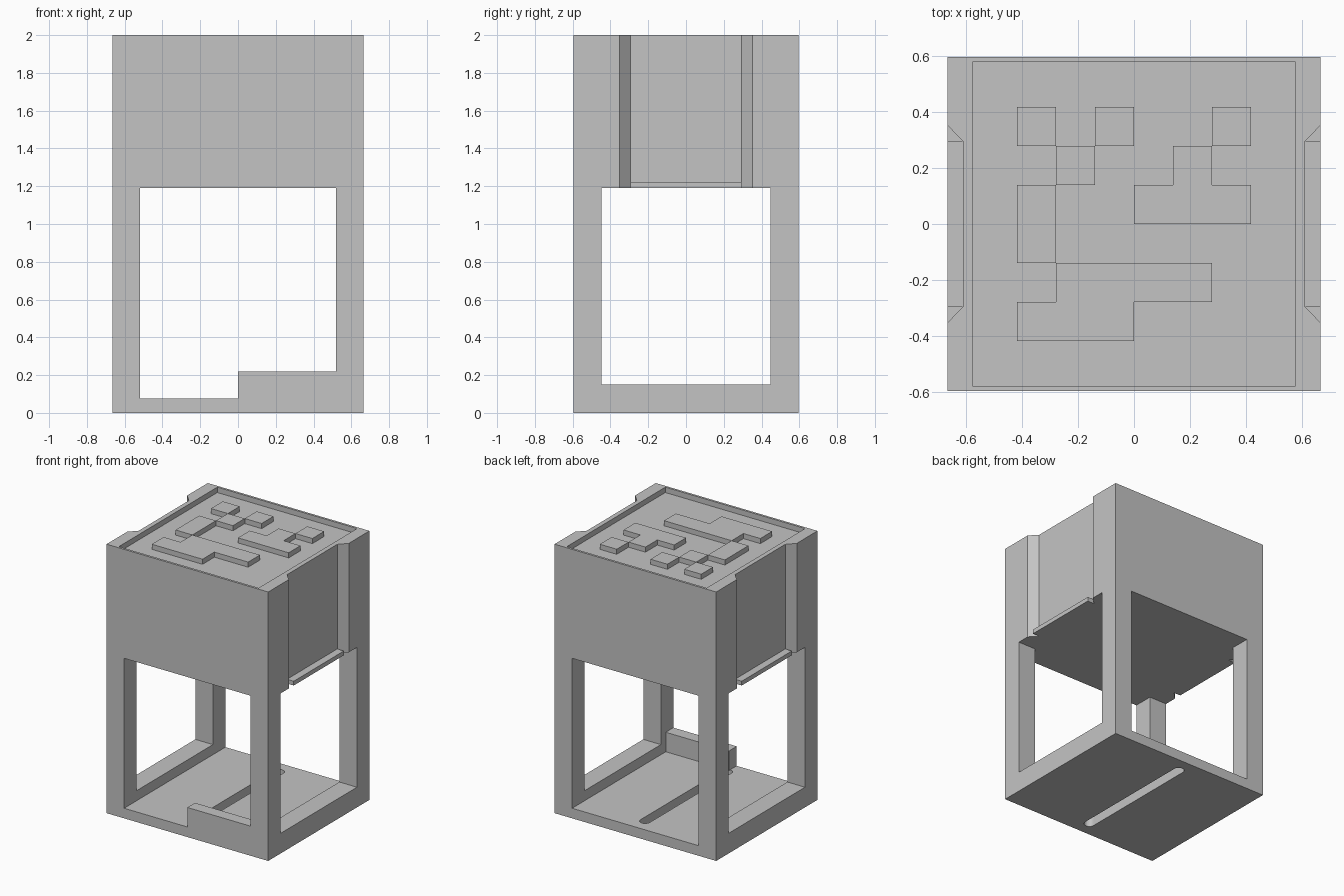
import bpy
import bmesh
from math import pi, cos, sin

if "Cube" in bpy.data.objects:
    bpy.data.objects.remove(bpy.data.objects["Cube"], do_unlink=True)

HX, HY, H = 0.665, 0.595, 2.0      # half width, half depth, height
OPEN_X, OPEN_Y = 0.52, 0.448       # half sizes of the openings
FLOOR, SILL, CEIL = 0.075, 0.15, 1.19
RECESS = 0.04                      # depth of the top tray

grey = bpy.data.materials.new("light_grey")
grey.use_nodes = True
grey.diffuse_color = (0.55, 0.55, 0.55, 1)
bsdf = next(n for n in grey.node_tree.nodes if n.type == 'BSDF_PRINCIPLED')
bsdf.inputs["Base Color"].default_value = grey.diffuse_color


def make_object(name, bm):
    bmesh.ops.recalc_face_normals(bm, faces=bm.faces[:])
    mesh = bpy.data.meshes.new(name)
    bm.to_mesh(mesh)
    bm.free()
    mesh.materials.append(grey)
    obj = bpy.data.objects.new(name, mesh)
    bpy.context.collection.objects.link(obj)
    return obj


def prism(name, outline, z0, z1):
    """Extrude a flat outline upwards."""
    bm = bmesh.new()
    face = bm.faces.new([bm.verts.new((x, y, z0)) for x, y in outline])
    new = bmesh.ops.extrude_face_region(bm, geom=[face])["geom"]
    bmesh.ops.translate(bm, vec=(0, 0, z1 - z0),
                        verts=[v for v in new if isinstance(v, bmesh.types.BMVert)])
    return make_object(name, bm)


def box(name, x0, x1, y0, y1, z0, z1):
    return prism(name, [(x0, y0), (x1, y0), (x1, y1), (x0, y1)], z0, z1)


def cut(target, cutter):
    """Subtract the cutter and remove it."""
    mod = target.modifiers.new("cut", 'BOOLEAN')
    mod.operation = 'DIFFERENCE'
    mod.solver = 'EXACT'
    mod.object = cutter
    bpy.context.view_layer.objects.active = target
    bpy.ops.object.modifier_apply(modifier=mod.name)
    bpy.data.objects.remove(cutter, do_unlink=True)


# Frame: solid head on four posts, with openings through both directions
frame = box("frame", -HX, HX, -HY, HY, 0, H)
cut(frame, box("front_opening", -OPEN_X, OPEN_X, -1, 1, FLOOR, CEIL))
cut(frame, box("side_opening", -1, 1, -OPEN_Y, OPEN_Y, SILL, CEIL))

# Shallow tray in the top
cut(frame, box("top_recess", -0.575, 0.575, -0.578, 0.578, H - RECESS, H + 0.1))

# Rounded slot through the floor
R, REACH = 0.038, 0.48
arc = [pi * i / 12 for i in range(13)]
slot = [(R * cos(a), REACH + R * sin(a)) for a in arc]
slot += [(-x, -y) for x, y in slot]
cut(frame, prism("floor_slot", slot, -0.1, FLOOR + 0.02))

# Bevelled channels on both sides of the head, each with a bottom ledge
INNER, NARROW, WIDE = 0.61, 0.295, 0.352
for side, s in (("left", 1), ("right", -1)):
    flare = 0.1
    outline = [(s * INNER, -NARROW), (s * HX, -WIDE), (s * (HX + flare), -WIDE),
               (s * (HX + flare), WIDE), (s * HX, WIDE), (s * INNER, NARROW)]
    cut(frame, prism(side + "_channel", outline, CEIL - 0.1, H + 0.1))
    x0, x1 = sorted((s * INNER, s * HX))
    box(side + "_ledge", x0, x1, -NARROW, NARROW, CEIL, CEIL + 0.032)

# Raised lip across half of the front
box("front_lip", 0, OPEN_X, -HY, -HY + 0.09, FLOOR, 0.22)

# Raised square pattern in the tray
PATTERN = ["#.#..#",
           ".#..#.",
           "#..###",
           "#.....",
           ".####.",
           "###..."]
CELL = 0.139
bm = bmesh.new()
for row, line in enumerate(PATTERN):
    for col, mark in enumerate(line):
        if mark == "#":
            x, y = (col - 3) * CELL, (3 - row) * CELL
            bm.faces.new([bm.verts.new((px, py, H - RECESS)) for px, py in
                          ((x, y - CELL), (x + CELL, y - CELL), (x + CELL, y), (x, y))])
# Join neighbours that share an edge, then raise them
bmesh.ops.remove_doubles(bm, verts=bm.verts[:], dist=0.001)
bmesh.ops.dissolve_limit(bm, angle_limit=0.01, verts=bm.verts[:], edges=bm.edges[:])
raised = bmesh.ops.extrude_face_region(bm, geom=bm.faces[:], use_keep_orig=True)["geom"]
bmesh.ops.translate(bm, vec=(0, 0, RECESS - 0.002),
                    verts=[v for v in raised if isinstance(v, bmesh.types.BMVert)])
make_object("top_pattern", bm)
